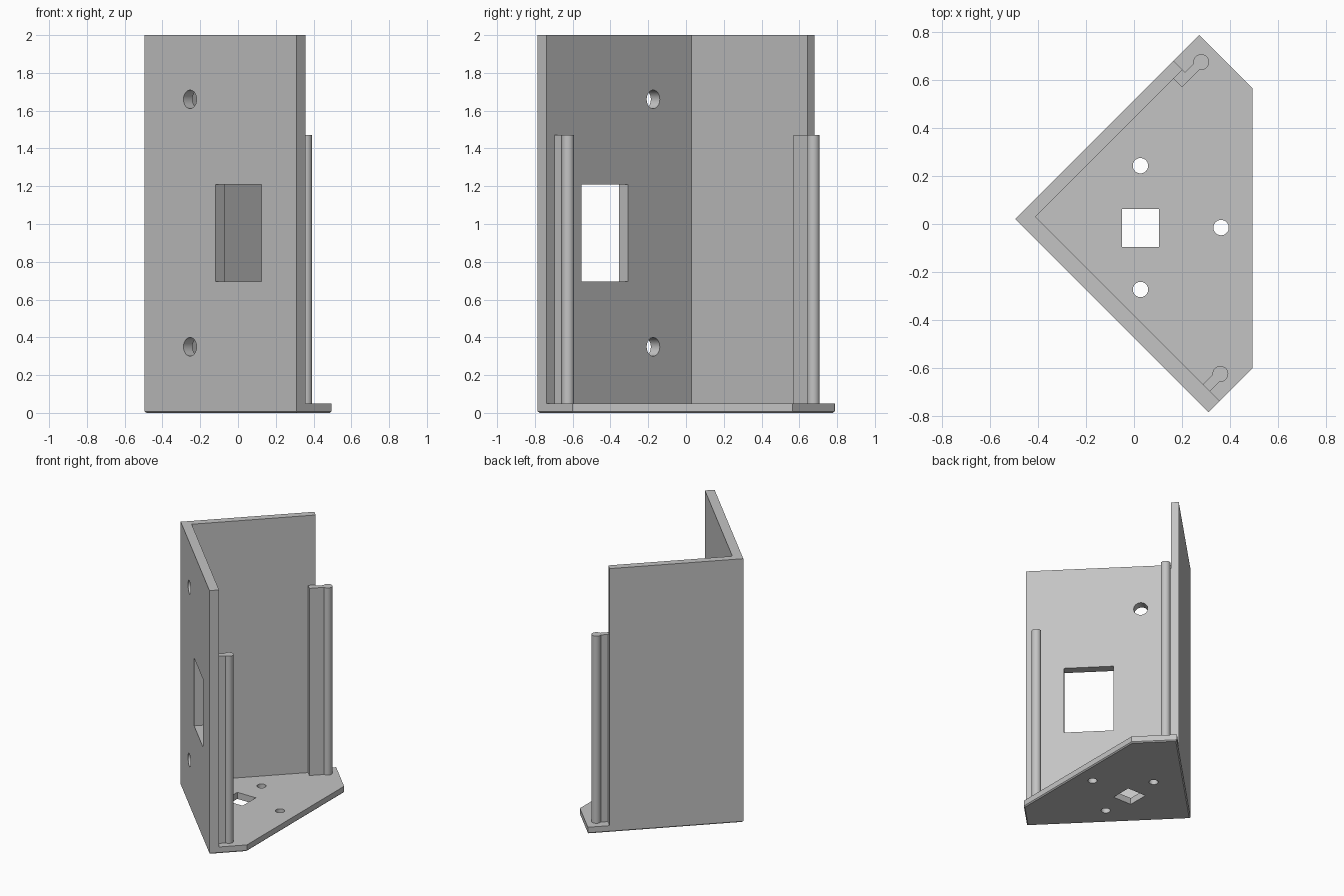
import bpy, bmesh, math

cube = bpy.data.objects.get("Cube")
if cube:
    bpy.data.objects.remove(cube, do_unlink=True)

grey = bpy.data.materials.new("plain grey")
grey.use_nodes = True
COLOUR = (0.55, 0.55, 0.55, 1)
grey.diffuse_color = COLOUR
grey.node_tree.nodes["Principled BSDF"].inputs["Base Color"].default_value = COLOUR

BASE_TOP = 0.05
WALL_OUT, WALL_IN = -0.475, -0.38   # front wall planes, as x + y
SIDE_OUT, SIDE_IN = 0.515, 0.44     # back wall planes, as y - x
FRONT_END, BACK_END = -1.095, 0.845


def diag(p, q):
    """Point from its diagonal coordinates p = x + y and q = y - x."""
    return ((p - q) / 2, (p + q) / 2)


def prism(name, outline, z0, z1, chamfer=0):
    """Extrude a plan outline upward, with an optional bottom chamfer."""
    bm = bmesh.new()
    bottom = bm.faces.new([bm.verts.new((x, y, z0)) for x, y in outline])
    top = bmesh.ops.extrude_face_region(bm, geom=[bottom], use_keep_orig=True)
    verts = [v for v in top["geom"] if isinstance(v, bmesh.types.BMVert)]
    bmesh.ops.translate(bm, vec=(0, 0, z1 - z0), verts=verts)
    bmesh.ops.recalc_face_normals(bm, faces=bm.faces)
    if chamfer:
        low = [e for e in bm.edges if all(v.co.z < z0 + 0.001 for v in e.verts)]
        bmesh.ops.bevel(bm, geom=low, offset=chamfer, segments=1,
                        affect='EDGES', profile=0.5)
    mesh = bpy.data.meshes.new(name)
    bm.to_mesh(mesh)
    bm.free()
    mesh.materials.append(grey)
    obj = bpy.data.objects.new(name, mesh)
    bpy.context.collection.objects.link(obj)
    return obj


def activate(obj):
    bpy.ops.object.select_all(action='DESELECT')
    obj.select_set(True)
    bpy.context.view_layer.objects.active = obj


def cut(obj, cutter):
    """Subtract a cutter and discard it."""
    cutter.hide_render = True
    mod = obj.modifiers.new("opening", 'BOOLEAN')
    mod.operation, mod.solver, mod.object = 'DIFFERENCE', 'EXACT', cutter
    activate(obj)
    bpy.ops.object.modifier_apply(modifier=mod.name)
    bpy.data.objects.remove(cutter, do_unlink=True)


def drill(obj, location, radius, rotation=(0, 0, 0)):
    bpy.ops.mesh.primitive_cylinder_add(vertices=48, radius=radius, depth=0.3,
                                        location=location, rotation=rotation)
    cutter = bpy.context.object
    cutter.data.materials.append(grey)
    cut(obj, cutter)


def post(name, p, q, half_web, foot):
    """Round rail joined to the wall by a web; the foot closes the outline."""
    r = 0.033 * math.sqrt(2)
    sweep = math.pi - math.asin(half_web / r)
    arc = [-sweep + 2 * sweep * i / 32 for i in range(33)]
    pts = [(p + r * math.cos(a), q + r * math.sin(a)) for a in arc] + foot
    return prism(name, [diag(*pt) for pt in pts], BASE_TOP, 1.47)


# Base plate with clipped corners
base = prism("base_plate", [diag(WALL_OUT, SIDE_OUT), diag(WALL_OUT, FRONT_END),
                            (0.495, -0.60), (0.495, 0.565), diag(1.06, SIDE_OUT)],
             0, BASE_TOP, chamfer=0.008)
cut(base, prism("square_cutter", [(-0.05, -0.095), (0.105, -0.095),
                                  (0.105, 0.063), (-0.05, 0.063)], -0.1, 0.2))
for x, y in [(0.027, 0.243), (0.363, -0.015), (0.027, -0.273)]:
    drill(base, (x, y, 0), 0.032)

# Two upright walls meeting at a right angle
walls = prism("corner_walls", [diag(*pt) for pt in [
    (WALL_OUT, SIDE_OUT), (WALL_OUT, FRONT_END), (WALL_IN, FRONT_END),
    (WALL_IN, SIDE_IN), (BACK_END, SIDE_IN), (BACK_END, SIDE_OUT)]], BASE_TOP, 2)

# Window and screw holes through the front wall
q0, q1 = -0.235, -0.725
cut(walls, prism("window_cutter", [diag(WALL_OUT - 0.1, q0), diag(WALL_OUT - 0.1, q1),
                                   diag(WALL_IN + 0.1, q1), diag(WALL_IN + 0.1, q0)],
                 0.695, 1.21))
hx, hy = diag((WALL_OUT + WALL_IN) / 2, 0.033)
for z in (0.35, 1.66):
    drill(walls, (hx, hy, z), 0.049, (math.pi / 2, 0, -math.pi / 4))

# Rail posts at the free ends of the walls
front_post = post("front_post", -0.265, -0.985, 0.03,
                  [(WALL_IN, -0.955), (WALL_IN, -1.015)])
back_post = post("back_post", 0.955, 0.395, 0.025,
                 [(BACK_END, 0.42), (BACK_END, SIDE_IN),
                  (0.77, SIDE_IN), (0.77, 0.37)])

for obj in (base, walls, front_post, back_post):
    activate(obj)
    bpy.ops.object.shade_smooth_by_angle(angle=math.radians(30))
